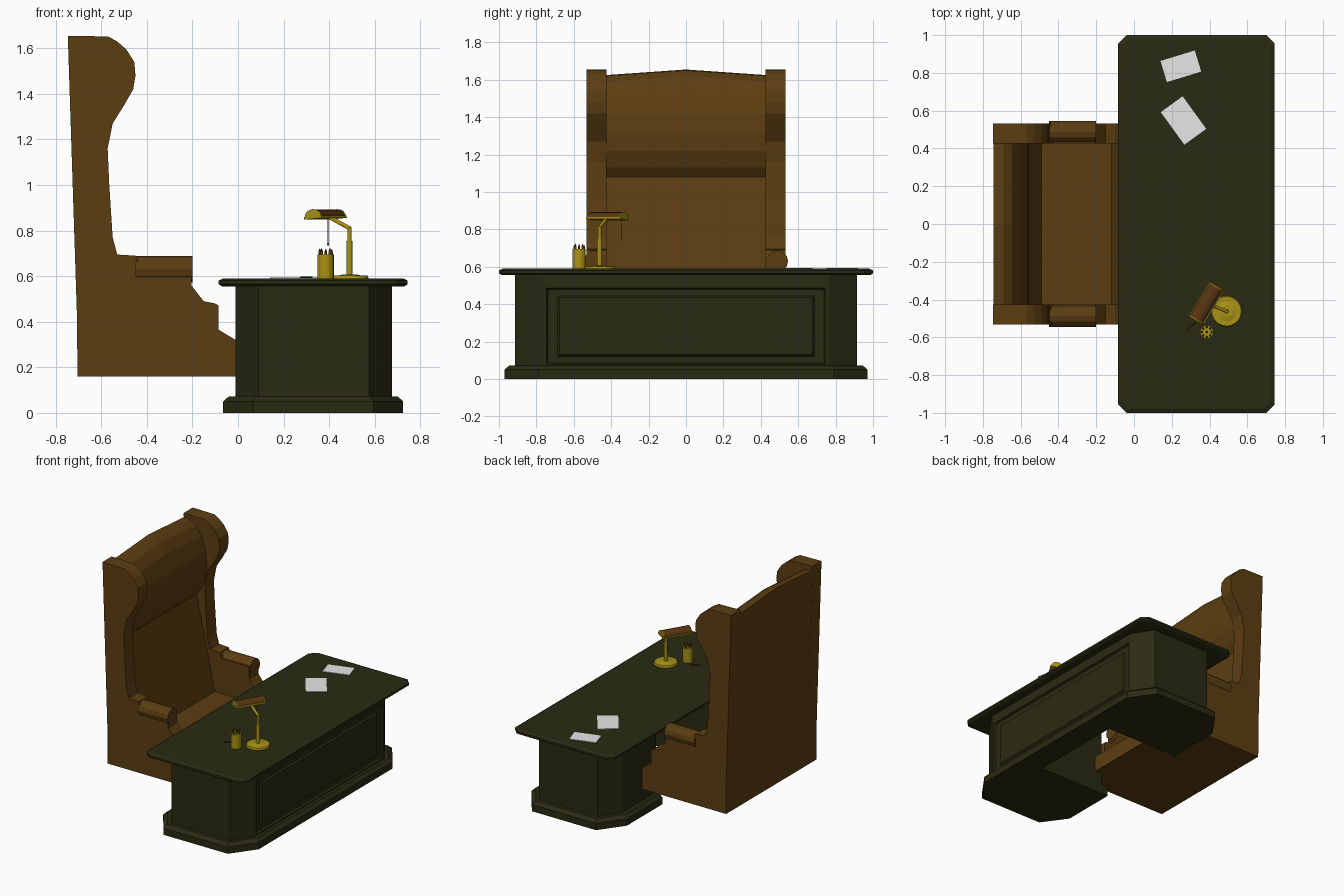
import bpy, bmesh, math, random
from mathutils import Vector, Matrix

if "Cube" in bpy.data.objects:
    bpy.data.objects.remove(bpy.data.objects["Cube"])

random.seed(3)


def material(name, rgb):
    m = bpy.data.materials.new(name)
    m.diffuse_color = (*rgb, 1)
    m.use_nodes = True
    m.node_tree.nodes["Principled BSDF"].inputs["Base Color"].default_value = m.diffuse_color
    return m


GREEN = material("dark green wood", (0.023, 0.023, 0.0065))
BROWN = material("brown leather", (0.107, 0.048, 0.006))
GOLD = material("brass", (0.40, 0.29, 0.008))
SHADE = material("red brown", (0.10, 0.036, 0.006))
WHITE = material("paper white", (0.8, 0.8, 0.8))


def finish(name, bm, mat):
    bmesh.ops.recalc_face_normals(bm, faces=bm.faces)
    me = bpy.data.meshes.new(name)
    bm.to_mesh(me)
    bm.free()
    me.materials.append(mat)
    ob = bpy.data.objects.new(name, me)
    bpy.context.collection.objects.link(ob)
    return ob


def bridge(bm, rings):
    for a, b in zip(rings, rings[1:]):
        for i in range(len(a)):
            j = (i + 1) % len(a)
            bm.faces.new((a[i], a[j], b[j], b[i]))


def loft(name, rings, mat):
    """Closed solid through rings of points."""
    bm = bmesh.new()
    vr = [[bm.verts.new(p) for p in r] for r in rings]
    bridge(bm, vr)
    bm.faces.new(vr[0])
    bm.faces.new(vr[-1])
    return finish(name, bm, mat)


def rod(name, a, b, r, mat, sides=12, r2=None):
    a, b = Vector(a), Vector(b)
    q = (b - a).to_track_quat('Z', 'Y')
    rings = []
    for c, rad in ((a, r), (b, r if r2 is None else r2)):
        rings.append([c + q @ Vector((rad * math.cos(t), rad * math.sin(t), 0))
                      for t in (2 * math.pi * i / sides for i in range(sides))])
    return loft(name, rings, mat)


def octagon(z, x0, x1, y, cx, cy, knee=None):
    """Chamfered rectangle, with an optional knee hole (half width, depth x)."""
    p = [(x0 + cx, -y), (x1 - cx, -y), (x1, cy - y), (x1, y - cy),
         (x1 - cx, y), (x0 + cx, y), (x0, y - cy)]
    if knee:
        k, kx = knee
        p += [(x0, k), (kx, k), (kx, -k), (x0, -k)]
    p.append((x0, cy - y))
    return [(a, b, z) for a, b in p]


# Desk top with bevelled edges
loft("desk_top", [octagon(0.555, -0.07, 0.73, 0.985, 0.045, 0.045),
                  octagon(0.565, -0.085, 0.745, 1.0, 0.045, 0.045),
                  octagon(0.58, -0.085, 0.745, 1.0, 0.045, 0.045),
                  octagon(0.59, -0.065, 0.725, 0.98, 0.04, 0.04)], GREEN)

# Plinth
KNEE = (0.37, 0.54)
loft("desk_plinth", [octagon(0, -0.065, 0.725, 0.97, 0.13, 0.18, KNEE),
                     octagon(0.05, -0.065, 0.725, 0.97, 0.13, 0.18, KNEE),
                     octagon(0.073, -0.04, 0.70, 0.945, 0.12, 0.17, KNEE)], GREEN)

# Desk body, with a grooved panel on its long face
bm = bmesh.new()
rings = [[bm.verts.new(p) for p in octagon(z, -0.01, 0.675, 0.915, 0.1, 0.15, KNEE)]
         for z in (0.06, 0.56)]
bridge(bm, rings)
bm.faces.new(rings[0])
bm.faces.new(rings[1])
bm.normal_update()
face = next(f for f in bm.faces if abs(f.normal.x) > 0.9 and f.calc_center_median().x > 0.6)
bmesh.ops.delete(bm, geom=[face], context='FACES_ONLY')
lo, hi = rings
panel = [[lo[2], lo[3], hi[3], hi[2]]]
for y, z0, z1, x in ((0.745, 0.08, 0.487, 0.675), (0.738, 0.087, 0.48, 0.66),
                     (0.687, 0.12, 0.445, 0.66), (0.677, 0.13, 0.435, 0.672)):
    panel.append([bm.verts.new((x, a, b)) for a, b in ((-y, z0), (y, z0), (y, z1), (-y, z1))])
bridge(bm, panel)
bm.faces.new(panel[-1])
finish("desk_body", bm, GREEN)

# Chair seat and back, one profile with a raised peak in the middle
seat = [(-0.705, 0.16), (0.05, 0.16), (0.05, 0.28), (-0.01, 0.32), (-0.085, 0.365),
        (-0.12, 0.39), (-0.49, 0.39), (-0.64, 1.08), (-0.60, 1.13), (-0.565, 1.22),
        (-0.555, 1.32), (-0.565, 1.42), (-0.60, 1.52), (-0.645, 1.59), (-0.69, 1.62),
        (-0.745, 1.625), (-0.706, 0.40)]
loft("chair_seat_and_back",
     [[(x, y, z + (0.03 if y == 0 and z > 1.5 else 0)) for x, z in seat]
      for y in (-0.43, 0, 0.43)], BROWN)

# Chair wings and arms
wing = [(-0.705, 0.16), (0.05, 0.16), (0.05, 0.28), (-0.01, 0.32), (-0.085, 0.365),
        (-0.085, 0.47), (-0.10, 0.48), (-0.15, 0.49), (-0.19, 0.54), (-0.205, 0.56),
        (-0.205, 0.65), (-0.43, 0.65), (-0.45, 0.69), (-0.53, 0.695), (-0.55, 0.77),
        (-0.565, 1.0), (-0.572, 1.16), (-0.55, 1.27), (-0.50, 1.35), (-0.46, 1.42),
        (-0.45, 1.48), (-0.455, 1.54), (-0.49, 1.595), (-0.53, 1.63), (-0.57, 1.652),
        (-0.747, 1.655), (-0.706, 0.40)]
for side, s in (("left", -1), ("right", 1)):
    loft(side + "_wing", [[(x, s * y, z) for x, z in wing] for y in (0.425, 0.533)], BROWN)
    rod(side + "_arm_roll", (-0.45, s * 0.488, 0.63), (-0.2, s * 0.488, 0.63), 0.058, BROWN, 12)

# Lamp stand
LX, LY = 0.49, -0.462
rod("lamp_base", (LX, LY, 0.59), (LX, LY, 0.602), 0.083, GOLD, 20, 0.078)
rod("lamp_base_step", (LX, LY, 0.60), (LX, LY, 0.608), 0.06, GOLD, 20, 0.03)
rod("lamp_post_lower", (LX, LY, 0.60), (LX, LY, 0.755), 0.013, GOLD)
rod("lamp_post_upper", (LX, LY, 0.75), (LX, LY, 0.815), 0.009, GOLD)
rod("lamp_arm", (LX, LY, 0.81), (0.40, -0.425, 0.86), 0.009, GOLD)

# Lamp shade: a half barrel with brass rim, turned on the desk
turn = Matrix.Translation((0.383, -0.42, 0.86)) @ Matrix.Rotation(math.radians(59), 4, 'Z') \
    @ Matrix.Rotation(math.radians(-5), 4, 'X')


def barrel(w, h, x, z=0):
    return [(x, w * math.cos(math.pi * i / 8), z + h * math.sin(math.pi * i / 8)) for i in range(9)]


shade = loft("lamp_shade", [barrel(0.04, 0.032, -0.1), barrel(0.04, 0.032, 0.1)], SHADE)
shade.matrix_world = turn
for i, s in enumerate((-1, 1)):
    end = loft(f"lamp_shade_end_{i}", [barrel(0.042, 0.034, s * 0.1), barrel(0.042, 0.034, s * 0.106)], GOLD)
    end.matrix_world = turn
rim = loft("lamp_shade_rim", [[(-0.108, -0.045, z), (0.108, -0.045, z), (0.108, 0.045, z), (-0.108, 0.045, z)]
                              for z in (-0.008, 0.003)], GOLD)
rim.matrix_world = turn
rod("lamp_pull_chain", (0.395, -0.345, 0.86), (0.395, -0.345, 0.74), 0.0015, SHADE, 6)
rod("lamp_pull_knob", (0.395, -0.345, 0.745), (0.395, -0.345, 0.735), 0.004, GOLD, 6)

# Pencil cup and pencils
CX, CY = 0.385, -0.572
rod("pencil_cup", (CX, CY, 0.59), (CX, CY, 0.695), 0.036, GOLD, 16)
for i in range(9):
    a = i * 2 * math.pi / 8
    r = 0.026 if i < 8 else 0
    x, y = CX + r * math.cos(a), CY + r * math.sin(a)
    top = 0.705 + random.random() * 0.008
    rod(f"pencil_{i}", (x, y, 0.68), (x, y, top), 0.0055, GOLD if i % 2 else SHADE, 6)
    rod(f"pencil_tip_{i}", (x, y, top), (x, y, top + 0.012), 0.0055, SHADE, 6, 0.001)
rod("loose_pencil", (0.275, -0.565, 0.595), (0.325, -0.52, 0.595), 0.004, SHADE, 6)

# Paper sheets
for i, (x, y, w, d, ang) in enumerate(((0.248, 0.835, 0.19, 0.117, 17), (0.262, 0.548, 0.213, 0.143, -54))):
    sheet = loft(f"paper_{i}", [[(-w / 2, -d / 2, z), (w / 2, -d / 2, z), (w / 2, d / 2, z), (-w / 2, d / 2, z)]
                                for z in (0.589, 0.594)], WHITE)
    sheet.matrix_world = Matrix.Translation((x, y, 0)) @ Matrix.Rotation(math.radians(ang), 4, 'Z')
